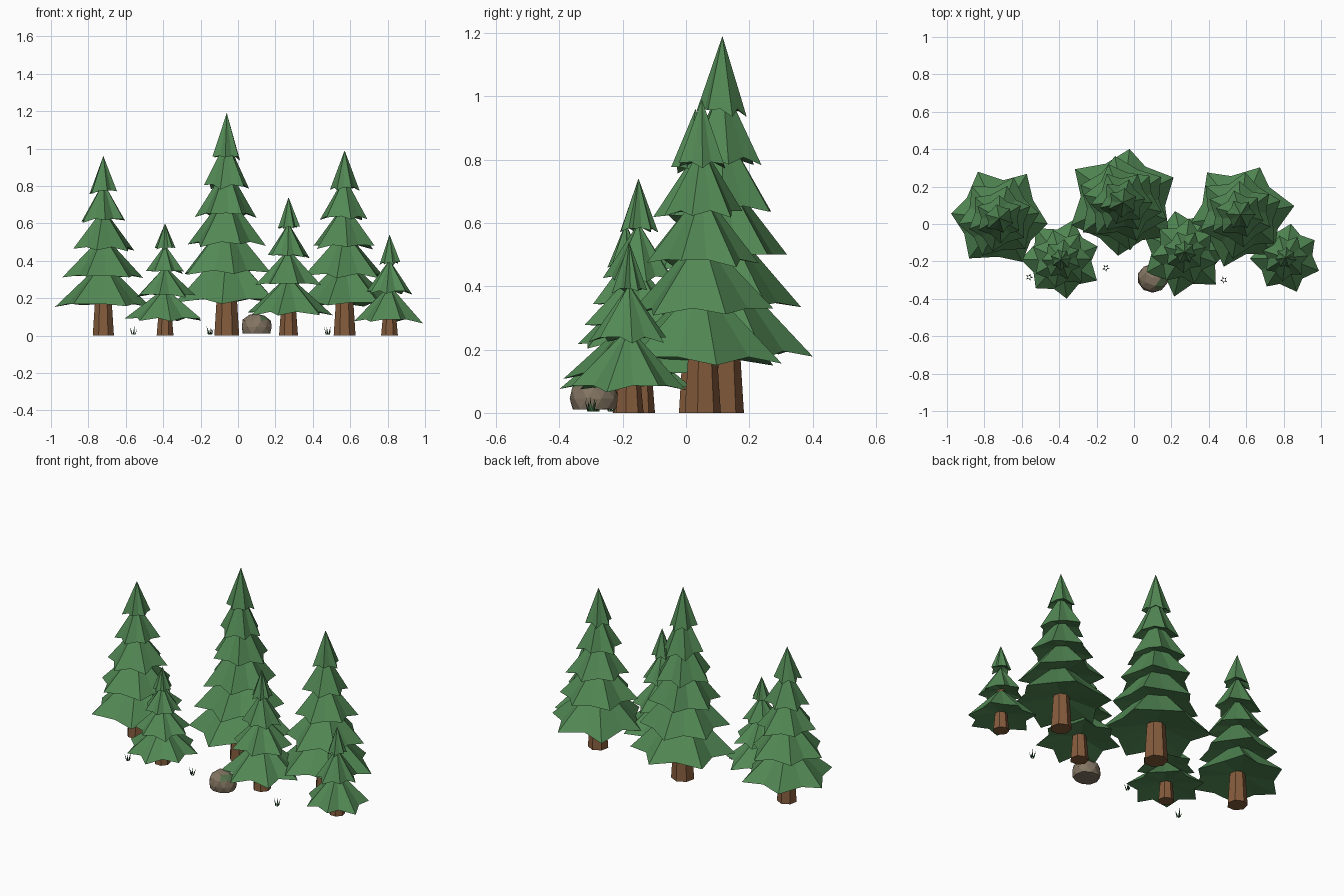
import bpy, bmesh, math, random
from mathutils import Vector

random.seed(4)
cube = bpy.data.objects.get("Cube")
if cube:
    bpy.data.objects.remove(cube, do_unlink=True)


def material(name, rgb):
    m = bpy.data.materials.new(name)
    m.use_nodes = True
    m.diffuse_color = (*rgb, 1)
    m.node_tree.nodes["Principled BSDF"].inputs["Base Color"].default_value = (*rgb, 1)
    return m


needles = material("needle green", (0.085, 0.25, 0.09))
bark = material("bark brown", (0.23, 0.105, 0.045))
stone = material("stone grey brown", (0.23, 0.18, 0.125))
moss = material("moss green", (0.09, 0.16, 0.07))
blade_green = material("grass green", (0.035, 0.12, 0.045))


def finish(bm, name, *mats):
    bmesh.ops.recalc_face_normals(bm, faces=bm.faces)
    mesh = bpy.data.meshes.new(name)
    bm.to_mesh(mesh)
    bm.free()
    for m in mats:
        mesh.materials.append(m)
    ob = bpy.data.objects.new(name, mesh)
    bpy.context.collection.objects.link(ob)
    return ob


def add_tier(bm, centre, z, height, radius, points, turn, jitter):
    """Star-shaped skirt of branches: tips and valleys joined to an apex."""
    apex = bm.verts.new((*centre, z + height))
    under = bm.verts.new((*centre, z + height * 0.2))
    ring = []
    for i in range(points * 2):
        a = turn + math.pi * i / points + random.uniform(-0.06, 0.06)
        tip = i % 2 == 0
        r = radius * (random.uniform(1 - jitter, 1) if tip else 0.72)
        dz = height * (random.uniform(-0.03, 0.08) if tip else 0.08)
        ring.append(bm.verts.new((centre[0] + r * math.cos(a),
                                  centre[1] + r * math.sin(a), z + dz)))
    for a, b in zip(ring, ring[1:] + ring[:1]):
        bm.faces.new((a, b, apex))
        bm.faces.new((b, a, under))


def tree(name, x, y, top, low, tiers, tip_height, radius, tip_radius, trunk_r, points, turn):
    # Tapered trunk
    bm = bmesh.new()
    length = top * 0.5
    bmesh.ops.create_cone(bm, cap_ends=True, segments=7, radius1=trunk_r,
                          radius2=trunk_r * 0.45, depth=length)
    bmesh.ops.translate(bm, vec=(x, y, length / 2), verts=bm.verts)
    finish(bm, name + "_trunk", bark)
    # Stacked branch tiers, lowest first
    bm = bmesh.new()
    high = top - tip_height
    for i in range(tiers):
        t = i / (tiers - 1)
        add_tier(bm, (x, y), low + (high - low) * t, tip_height * (1.25 - 0.25 * t),
                 radius + (tip_radius - radius) * t, points,
                 math.radians(turn) + i * 2.3, 0.1)
    finish(bm, name + "_branches", needles)


tree("far_right_pine", -0.72, 0.03, 0.96, 0.15, 5, 0.2, 0.285, 0.085, 0.058, 6, 176)
tree("right_small_pine", -0.39, -0.19, 0.6, 0.08, 4, 0.14, 0.225, 0.06, 0.046, 7, 280)
tree("middle_pine", -0.06, 0.115, 1.19, 0.17, 6, 0.25, 0.315, 0.085, 0.068, 6, 85)
tree("left_small_pine", 0.27, -0.15, 0.74, 0.11, 4, 0.17, 0.245, 0.065, 0.052, 7, 106)
tree("left_pine", 0.57, 0.05, 0.99, 0.155, 5, 0.215, 0.295, 0.085, 0.06, 6, 71)
tree("far_left_small_pine", 0.81, -0.18, 0.54, 0.07, 3, 0.16, 0.2, 0.06, 0.046, 7, 80)

# Faceted boulder with a flat base and a mossy side
bm = bmesh.new()
bmesh.ops.create_icosphere(bm, subdivisions=2, radius=1)
bmesh.ops.dissolve_limit(bm, angle_limit=math.radians(19), verts=bm.verts, edges=bm.edges)
for v in bm.verts:
    s = random.uniform(0.93, 1.05)
    v.co = Vector((0.1 + v.co.x * 0.085 * s, -0.29 + v.co.y * 0.08 * s,
                   max(0.01, 0.045 + v.co.z * 0.075 * s)))
bmesh.ops.triangulate(bm, faces=bm.faces)
bmesh.ops.dissolve_degenerate(bm, dist=0.0005, edges=bm.edges)
bmesh.ops.recalc_face_normals(bm, faces=bm.faces)
for f in bm.faces:
    f.normal_update()
    f.material_index = int(f.normal.z > 0.5 and f.normal.x > 0.25)
finish(bm, "boulder", stone, moss)

# Grass tufts made of thin pointed blades
for n, (x, y) in enumerate([(-0.56, -0.285), (-0.15, -0.235), (0.48, -0.3)]):
    bm = bmesh.new()
    for i in range(5):
        a = i * math.tau / 5 + n
        out = Vector((math.cos(a), math.sin(a), 0))
        side = Vector((-out.y, out.x, 0)) * 0.005
        root = Vector((x, y, 0.005)) + out * 0.007
        tip = root + out * 0.013 + Vector((0, 0, random.uniform(0.03, 0.05)))
        base = [bm.verts.new(p) for p in (root - side, root + side, root + out * 0.005)]
        top = bm.verts.new(tip)
        bm.faces.new(base)
        for j in range(3):
            bm.faces.new((base[j], base[(j + 1) % 3], top))
    finish(bm, f"grass_tuft_{n + 1}", blade_green)
